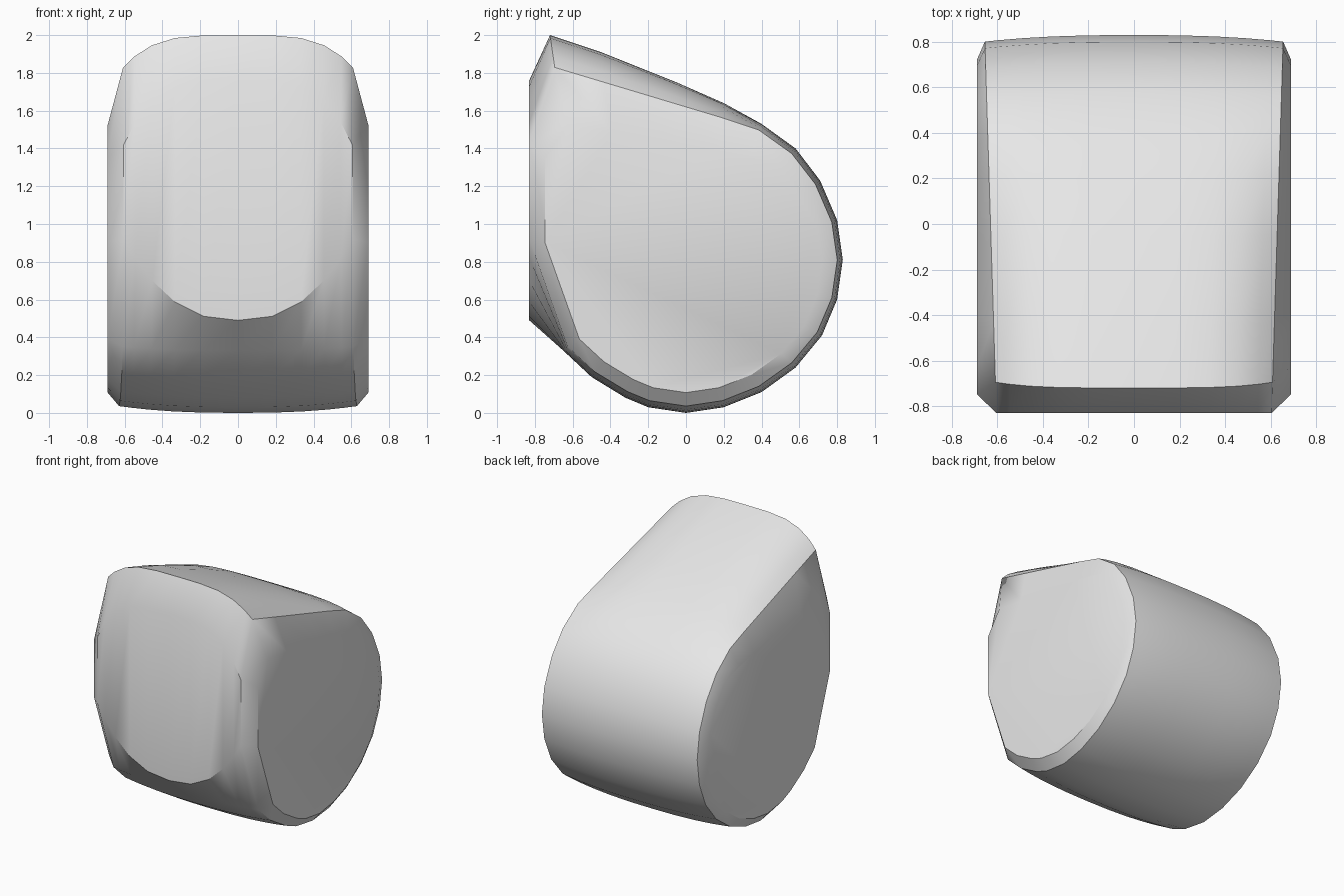
import bpy
import bmesh
import math

default_cube = bpy.data.objects.get("Cube")
if default_cube:
    bpy.data.objects.remove(default_cube, do_unlink=True)

# Single plain grey material
grey = bpy.data.materials.new("light_grey")
grey.use_nodes = True
grey.diffuse_color = (0.8, 0.8, 0.8, 1)
grey.node_tree.nodes["Principled BSDF"].inputs["Base Color"].default_value = grey.diffuse_color

# Side profile (y, z) through the middle: front, sloping top, round back, underside
FRONT_TOP = (-0.83, 1.76)
FRONT_BOTTOM = (-0.83, 0.49)
PROFILE = [
    FRONT_TOP, (-0.72, 2.0), (-0.45, 1.91), (-0.05, 1.75), (0.2, 1.64),
    (0.4, 1.53), (0.58, 1.4), (0.71, 1.23), (0.8, 1.02), (0.83, 0.81),
    (0.8, 0.6), (0.72, 0.41), (0.58, 0.24), (0.4, 0.11), (0.2, 0.03),
    (0, 0), (-0.2, 0.03), (-0.32, 0.08), (-0.5, 0.19), (-0.65, 0.33),
    FRONT_BOTTOM,
]
HALF_WIDTH = 0.69


def shoulder_point(point):
    """Profile point where the body turns into the side bevel."""
    y, z = point
    if point == FRONT_TOP:
        return y, 1.42
    if point == FRONT_BOTTOM:
        return y, 0.92
    return y * 0.965, min(0.8 + (z - 0.8) * 0.955, 1.62 - 0.29 * y)


def body_point(point, fraction):
    """Point of a crowned cross-section, from the middle (0) to the shoulder (1)."""
    y, z = point
    ey, ez = shoulder_point(point)
    weight = abs(fraction) ** (4 if z > 1.5 else 2.5)
    x = fraction * (0.63 + 0.03 * y)
    return x, y + (ey - y) * weight, z + (ez - z) * weight


def side_point(point, sign):
    """Point on the outline of the flat side."""
    y, z = shoulder_point(point)
    return (sign * HALF_WIDTH, y * 0.9,
            min(0.75 + (z - 0.75) * 0.9, 1.42 - 0.15 * y))


# Loft the sections from one flat side to the other
half = [0.3, 0.55, 0.75, 0.9, 1.0]
fractions = [-f for f in reversed(half)] + [0] + half
sections = [[side_point(p, -1) for p in PROFILE]]
sections += [[body_point(p, f) for p in PROFILE] for f in fractions]
sections += [[side_point(p, 1) for p in PROFILE]]

bm = bmesh.new()
rings = [[bm.verts.new(co) for co in section] for section in sections]
count = len(PROFILE)
for a, b in zip(rings, rings[1:]):
    for i in range(count):
        j = (i + 1) % count
        bm.faces.new((a[i], a[j], b[j], b[i]))
bm.faces.new(rings[0])
bm.faces.new(rings[-1])
bmesh.ops.recalc_face_normals(bm, faces=bm.faces)

mesh = bpy.data.meshes.new("rounded_block")
bm.to_mesh(mesh)
bm.free()
mesh.materials.append(grey)
block = bpy.data.objects.new("rounded_block", mesh)
bpy.context.collection.objects.link(block)

# Smooth surfaces with crisp edges
bpy.ops.object.select_all(action="DESELECT")
block.select_set(True)
bpy.context.view_layer.objects.active = block
bpy.ops.object.shade_smooth_by_angle(angle=math.radians(32))
